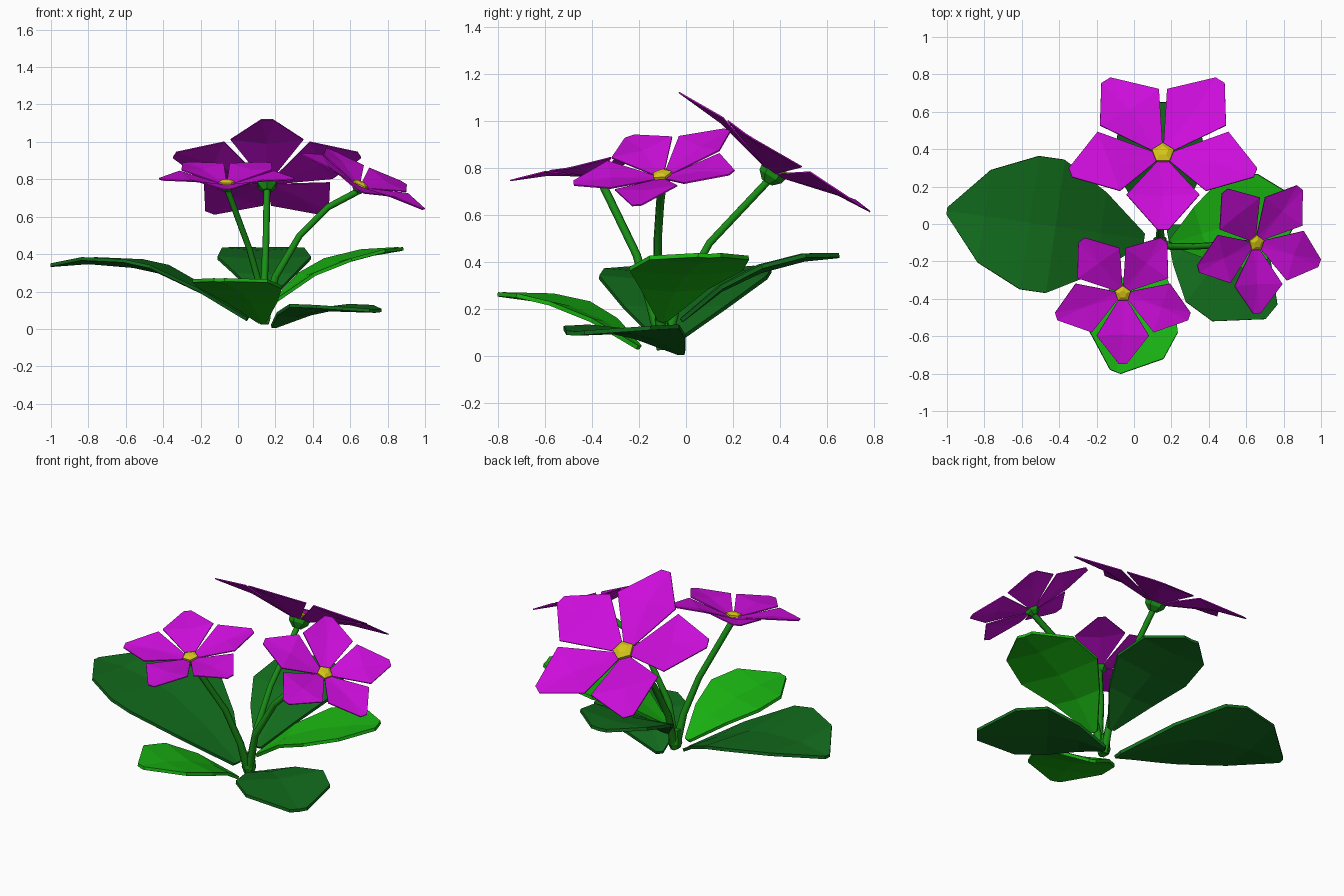
import bpy
from math import radians, sin, cos, tau
from mathutils import Vector, Matrix

if "Cube" in bpy.data.objects:
    bpy.data.objects.remove(bpy.data.objects["Cube"])


def material(name, rgb):
    m = bpy.data.materials.new(name)
    m.diffuse_color = (*rgb, 1)
    m.use_nodes = True
    m.node_tree.nodes["Principled BSDF"].inputs["Base Color"].default_value = m.diffuse_color
    return m


PINK = material("petal_magenta", (0.60, 0.004, 0.70))
YELLOW = material("center_yellow", (0.68, 0.56, 0.01))
BRIGHT = material("leaf_bright", (0.01, 0.46, 0.006))
DARK = material("leaf_dark", (0.006, 0.15, 0.012))
STEM = material("stem_green", (0.01, 0.27, 0.008))


def mesh_object(name, verts, faces, mat, matrix=Matrix(), thickness=0):
    me = bpy.data.meshes.new(name)
    me.from_pydata([matrix @ Vector(v) for v in verts], [], faces)
    me.materials.append(mat)
    ob = bpy.data.objects.new(name, me)
    bpy.context.collection.objects.link(ob)
    if thickness:
        mod = ob.modifiers.new("thickness", 'SOLIDIFY')
        mod.thickness = thickness
        mod.offset = 0
    return ob


def rings(name, levels, sides, mat, matrix=Matrix()):
    """Closed faceted solid from (radius, height) levels."""
    verts, faces = [], []
    for r, z in levels:
        verts += [(r * cos(tau * (i / sides + .25)), r * sin(tau * (i / sides + .25)), z)
                  for i in range(sides)]
    for k in range(len(levels) - 1):
        for i in range(sides):
            a, b = k * sides + i, k * sides + (i + 1) % sides
            faces.append((a, b, b + sides, a + sides))
    faces.append(tuple(reversed(range(sides))))
    faces.append(tuple(range(len(verts) - sides, len(verts))))
    return mesh_object(name, verts, faces, mat, matrix)


def leaf(name, base, tip, profile, mat, fold=0.02):
    """Folded leaf; profile rows are (fraction along, height, half width)."""
    base, tip = Vector(base), Vector(tip)
    axis = tip - base
    side = Vector((-axis.y, axis.x)).normalized()
    verts, faces = [], []
    for t, z, w in profile:
        mid = base + axis * t
        for s in (-1, 0, 1):
            p = mid + side * w * s
            verts.append((p.x, p.y, z + (fold * w / 0.25 if s else 0)))
    for k in range(len(profile) - 1):
        for j in (0, 1):
            a = k * 3 + j
            faces.append((a, a + 3, a + 4, a + 1))
    return mesh_object(name, verts, faces, mat, thickness=0.018)


def stem(name, points):
    cu = bpy.data.curves.new(name, 'CURVE')
    cu.dimensions = '3D'
    cu.bevel_depth = 0.018
    cu.bevel_resolution = 1
    cu.use_fill_caps = True
    sp = cu.splines.new('POLY')
    sp.points.add(len(points) - 1)
    for p, co in zip(sp.points, points):
        p.co = (*co, 1)
    for r, p in zip((1.4, 1.1), sp.points):
        p.radius = r
    cu.materials.append(STEM)
    ob = bpy.data.objects.new(name, cu)
    bpy.context.collection.objects.link(ob)


# one petal, pointing along +y, cupped upward
PETAL = [(-.02, .03, 0), (.02, .03, 0), (.195, .305, .085), (.03, .52, .077),
         (-.03, .52, .077), (-.195, .305, .085), (0, .30, .062)]
PETAL_FACES = [(0, 1, 6), (1, 2, 6), (2, 3, 6), (3, 4, 6), (4, 5, 6), (5, 0, 6)]


def flower(name, center, normal, scale):
    rot = Vector((0, 0, 1)).rotation_difference(Vector(normal)).to_matrix().to_4x4()
    m = Matrix.Translation(center) @ rot @ Matrix.Scale(scale, 4)
    for i in range(5):
        spin = Matrix.Rotation(radians(180 + 72 * i), 4, 'Z')
        mesh_object(f"{name}_petal_{i + 1}", PETAL, PETAL_FACES, PINK, m @ spin, 0.006)
    rings(name + "_center", [(.06, .005), (.062, .025), (.03, .04)], 5, YELLOW, m)
    rings(name + "_calyx", [(.025, -.05), (.055, -.02), (.06, .006)], 6, STEM, m)


# flowers
flower("back_flower", (.155, .37, .78), (0, .53, .85), 1.0)
flower("front_flower", (-.06, -.37, .77), (0, -.21, .98), .72)
flower("right_flower", (.65, -.10, .76), (.41, -.20, .89), .72)

# stems
stem("back_stem", [(.14, -.09, .03), (.14, -.03, .25), (.15, .10, .48), (.155, .345, .74)])
stem("front_stem", [(.14, -.10, .03), (.12, -.15, .22), (.06, -.21, .43), (-.055, -.36, .74)])
stem("right_stem", [(.14, -.10, .03), (.20, -.12, .28), (.33, -.12, .50),
                    (.48, -.11, .65), (.64, -.10, .735)])
rings("stem_base", [(.03, .03), (.04, .06), (.03, .14)], 6, STEM,
      Matrix.Translation((.14, -.095, 0)))

# leaves
leaf("left_leaf", (.05, -.08), (-1, .07),
     [(0, .05, .03), (.22, .19, .22), (.45, .305, .36), (.58, .335, .36),
      (.81, .355, .25), (1, .34, .02)], DARK)
leaf("front_leaf", (.13, -.20), (-.10, -.79),
     [(0, .035, .02), (.25, .14, .15), (.5, .205, .235), (.75, .24, .215), (1, .26, .03)], BRIGHT)
leaf("low_right_leaf", (.19, -.02), (.735, -.47),
     [(0, .012, .02), (.2, .07, .14), (.45, .105, .25), (.7, .10, .24), (1, .095, .05)], DARK)
leaf("high_right_leaf", (.20, -.10), (.87, .10),
     [(0, .15, .02), (.25, .28, .15), (.5, .35, .25), (.78, .40, .22), (1, .425, .05)], BRIGHT)
leaf("back_leaf", (.15, -.02), (.13, .65),
     [(0, .15, .02), (.25, .28, .16), (.5, .36, .25), (.78, .41, .22), (1, .425, .05)], DARK)
